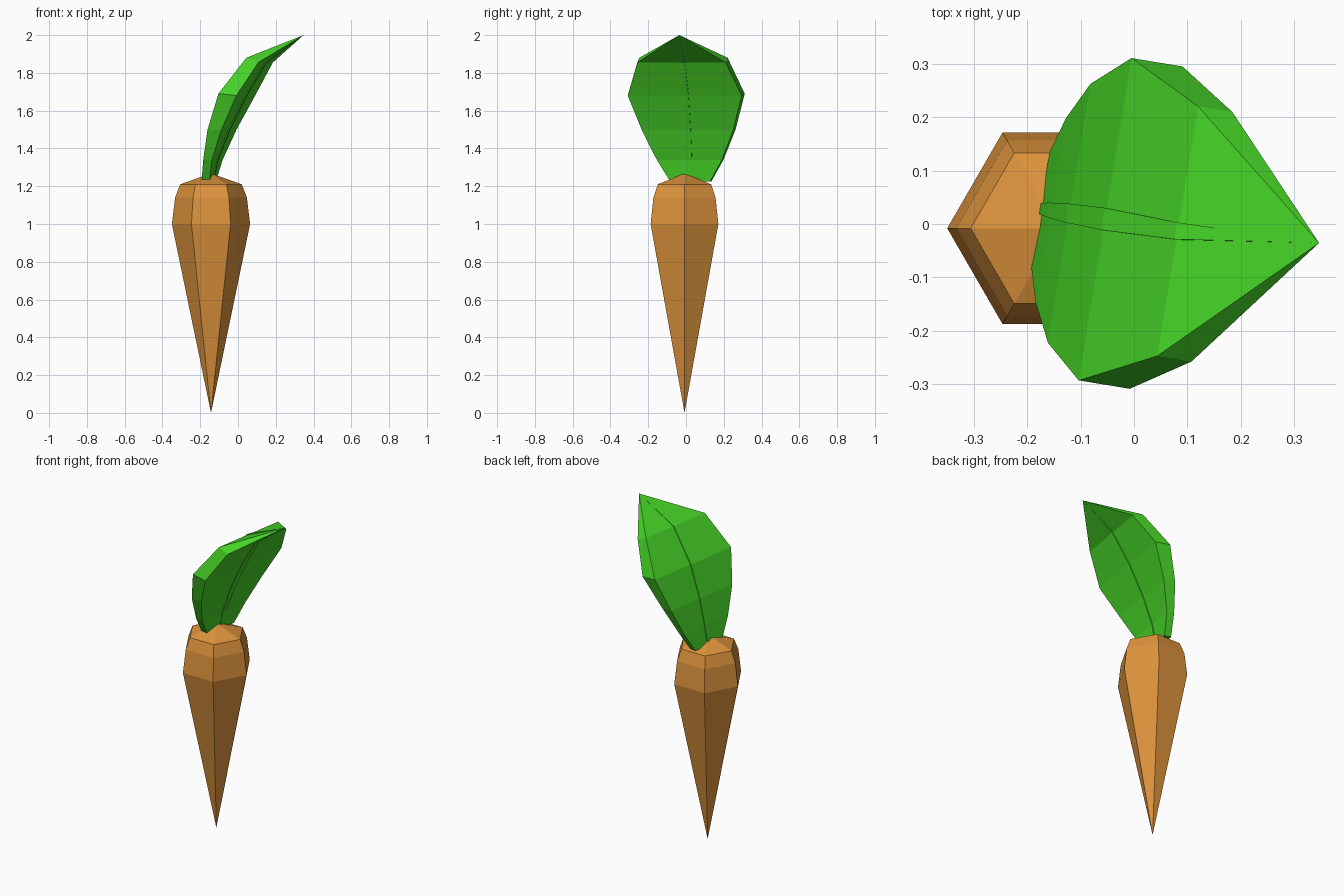
import bpy, bmesh, math
from mathutils import Matrix

cube = bpy.data.objects.get("Cube")
if cube:
    bpy.data.objects.remove(cube)


def material(name, rgb):
    m = bpy.data.materials.new(name)
    m.use_nodes = True
    color = (*rgb, 1)
    m.diffuse_color = color
    m.node_tree.nodes["Principled BSDF"].inputs["Base Color"].default_value = color
    return m


def loft(name, rings, start, end, mat, matrix):
    """Skin a stack of rings; start and end are pole points, or None for a flat cap."""
    bm = bmesh.new()
    loops = [[bm.verts.new(p) for p in ring] for ring in rings]
    n = len(loops[0])
    for a, b in zip(loops, loops[1:]):
        for i in range(n):
            j = (i + 1) % n
            bm.faces.new((a[i], a[j], b[j], b[i]))
    for loop, pole in ((loops[0], start), (loops[-1], end)):
        if pole is None:
            bm.faces.new(loop)
        else:
            tip = bm.verts.new(pole)
            for i in range(n):
                bm.faces.new((loop[i], loop[(i + 1) % n], tip))
    bmesh.ops.recalc_face_normals(bm, faces=bm.faces)
    mesh = bpy.data.meshes.new(name)
    bm.to_mesh(mesh)
    bm.free()
    mesh.materials.append(mat)
    obj = bpy.data.objects.new(name, mesh)
    obj.matrix_world = matrix
    bpy.context.collection.objects.link(obj)
    return obj


orange = material("carrot_orange", (0.72, 0.29, 0.045))
green = material("leaf_green", (0.06, 0.65, 0.02))

# Root: six-sided, with a long taper and a bevelled shoulder
root_profile = [(1.0, 0.207), (1.14, 0.19), (1.21, 0.163)]
hexagons = [[(r * math.cos(i * math.pi / 3), r * math.sin(i * math.pi / 3), z)
             for i in range(6)] for z, r in root_profile]
loft("carrot_root", hexagons, (0, 0, 0), (0, 0, 1.268), orange,
     Matrix.Translation((-0.143, -0.008, 0)))

# Leaf sections: height, upper surface x, half width, thickness, drop, rib half width
leaf_profile = [
    (1.225, -0.178, 0.107, 0.042, 0.0, 0.010),
    (1.34, -0.158, 0.175, 0.047, 0.0, 0.014),
    (1.50, -0.123, 0.246, 0.075, 0.0, 0.018),
    (1.69, -0.055, 0.306, 0.097, 0.01, 0.021),
    (1.88, 0.083, 0.237, 0.065, 0.025, 0.016),
]


def section(z, x, half, thick, drop, lift=0):
    top, low = (x - lift, z + lift / 2), (x + thick + lift, z - drop - lift / 2)
    return [(top[0], -half, top[1]), (top[0], half, top[1]),
            (low[0], half, low[1]), (low[0], -half, low[1])]


leaf_turn = Matrix.Rotation(math.radians(-9.3), 4, "Z")
leaf_tip = (0.348, 0.021, 2.0)

# Leaf blade: thick, bending over to a point
loft("leaf_blade", [section(z, x, w, t, d) for z, x, w, t, d, r in leaf_profile],
     None, leaf_tip, green, leaf_turn)

# Midrib: narrow strip standing just proud of both leaf surfaces
loft("leaf_midrib", [section(z, x, r, t, d, 0.004) for z, x, w, t, d, r in leaf_profile],
     None, leaf_tip, green, leaf_turn)
